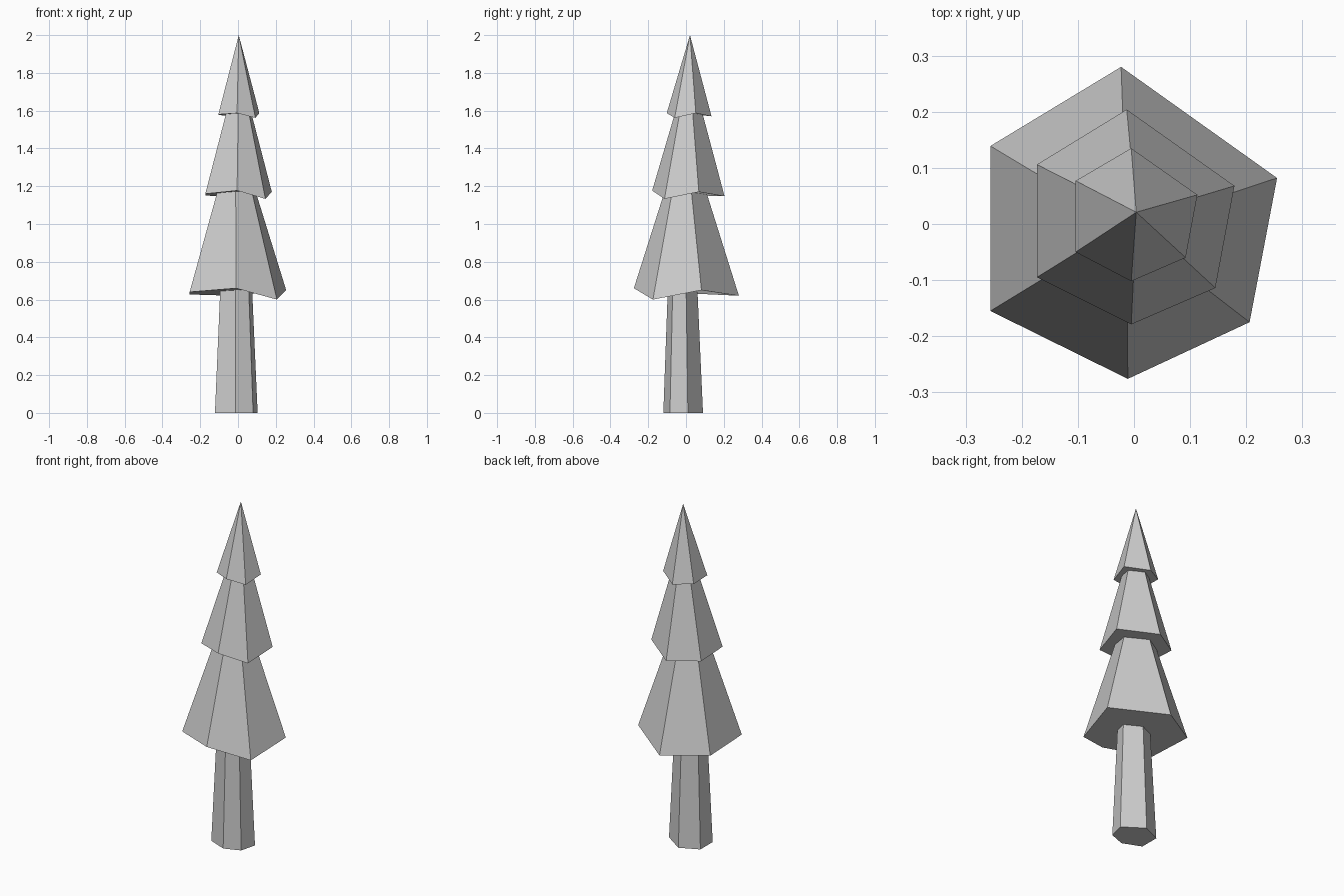
import bpy
import bmesh

if "Cube" in bpy.data.objects:
    bpy.data.objects.remove(bpy.data.objects["Cube"])


def loft(name, base, top):
    """Closed solid between two matching rings, or from a ring to a single tip."""
    bm = bmesh.new()
    low = [bm.verts.new(p) for p in base]
    high = [bm.verts.new(p) for p in top]
    n = len(low)
    bm.faces.new(low[::-1])
    if len(high) > 1:
        bm.faces.new(high)
    for i in range(n):
        j = (i + 1) % n
        if len(high) > 1:
            bm.faces.new((low[i], low[j], high[j], high[i]))
        else:
            bm.faces.new((low[i], low[j], high[0]))
    bmesh.ops.recalc_face_normals(bm, faces=bm.faces)
    mesh = bpy.data.meshes.new(name)
    bm.to_mesh(mesh)
    bm.free()
    obj = bpy.data.objects.new(name, mesh)
    bpy.context.collection.objects.link(obj)
    return obj


def shrink(ring, scale, offset, z):
    """Smaller level copy of a ring."""
    return [(x * scale + offset[0], y * scale + offset[1], z) for x, y, _ in ring]


# Uneven branch rims, counter-clockwise from the front corner
lower_rim = [(-0.011, -0.276, 0.66), (0.206, -0.175, 0.60), (0.255, 0.082, 0.65),
             (-0.023, 0.28, 0.62), (-0.256, 0.139, 0.627), (-0.256, -0.155, 0.64)]
middle_rim = [(-0.005, -0.179, 1.177), (0.145, -0.114, 1.133), (0.179, 0.068, 1.17),
              (-0.013, 0.204, 1.147), (-0.173, 0.106, 1.15), (-0.173, -0.095, 1.16)]
upper_rim = [(-0.005, -0.102, 1.587), (0.092, -0.06, 1.562), (0.113, 0.052, 1.587),
             (-0.005, 0.135, 1.57), (-0.104, 0.077, 1.577), (-0.104, -0.05, 1.58)]

# Foliage tiers, each top tucked into the tier above
loft("lower_branches", lower_rim, shrink(lower_rim, 0.375, (-0.008, -0.004), 1.19))
loft("middle_branches", middle_rim, shrink(middle_rim, 0.36, (0.003, 0.01), 1.60))
loft("upper_branches", upper_rim, [(0.004, 0.021, 2.0)])

# Tapered six-sided trunk
trunk_foot = [(-0.013, -0.12, 0), (0.08, -0.085, 0), (0.104, 0.01, 0),
              (-0.013, 0.09, 0), (-0.122, 0.04, 0), (-0.122, -0.075, 0)]
trunk_head = shrink(trunk_foot, 0.74, (-0.003, -0.007), 0.67)
loft("trunk", trunk_foot, trunk_head)
